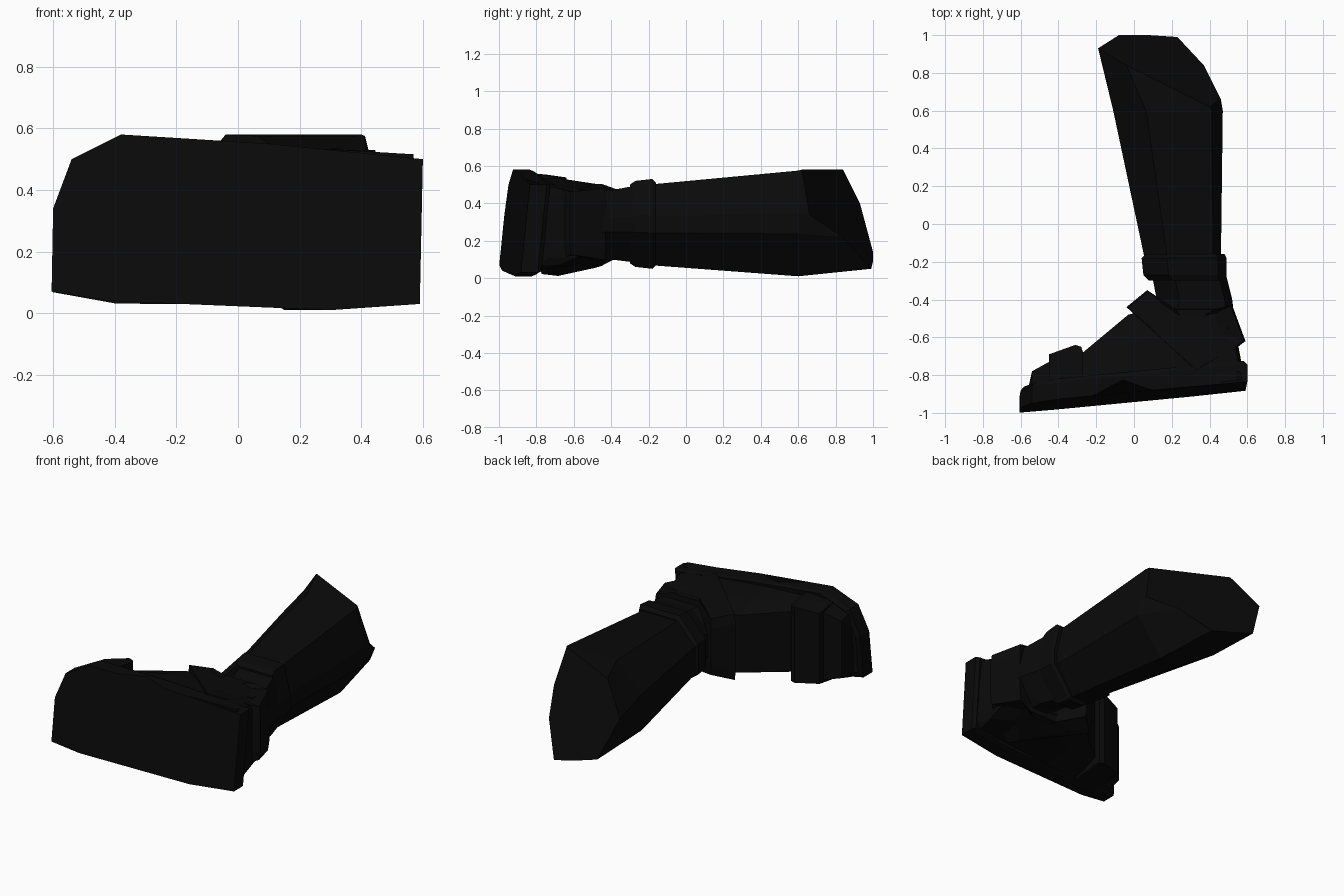
import bpy, bmesh

default_cube = bpy.data.objects.get("Cube")
if default_cube:
    bpy.data.objects.remove(default_cube)

black = bpy.data.materials.new("matte_black")
black.use_nodes = True
black.diffuse_color = (.003, .003, .003, 1)
shader = black.node_tree.nodes["Principled BSDF"]
shader.inputs["Base Color"].default_value = black.diffuse_color
shader.inputs["Roughness"].default_value = .9


def loft(name, rings):
    """Skin a list of equal-length point rings and cap both ends."""
    bm = bmesh.new()
    loops = [[bm.verts.new(point) for point in ring] for ring in rings]
    for lower, upper in zip(loops, loops[1:]):
        for i in range(len(lower)):
            bm.faces.new((lower[i - 1], lower[i], upper[i], upper[i - 1]))
    bm.faces.new(loops[0])
    bm.faces.new(loops[-1])
    bmesh.ops.recalc_face_normals(bm, faces=bm.faces)
    mesh = bpy.data.meshes.new(name)
    bm.to_mesh(mesh)
    bm.free()
    mesh.materials.append(black)
    part = bpy.data.objects.new(name, mesh)
    bpy.context.collection.objects.link(part)


# Leg cross-section as fractions, from the top back corner round by the front
leg_shape = [(.9, 1), (.3, 1), (0, .7), (0, .3), (.45, 0), (.7, 0), (1, .4), (1, .6)]


def leg_ring(y, front, back, bottom, top):
    return [(front + u * (back - front), y, bottom + v * (top - bottom))
            for u, v in leg_shape]


def ground(x, z):
    """Height along y of the slightly tilted plane under the foot."""
    return (x + z) / 10 - .945


def foot_section(x, top, inset):
    """Foot cross-section at x: as wide as the sole below, narrower on top."""
    right = max(.03, -.04 - .18 * x)
    left = min(.34 + 2.6 * (x + .6), .77 + x / 2, .55 - .06 * x)
    middle = ground(x, .3) * .35 + top * .65
    half = [(ground(x, right) + .06, right, left),
            (middle, right + inset / 2, left - inset / 2),
            (top, right + inset, left - inset)]
    return ([(x, y, low) for y, low, high in half]
            + [(x, y, high) for y, low, high in reversed(half)])


def foot_part(name, inset, profile):
    loft(name, [foot_section(x, top, inset) for x, top in profile])


# Shin: faceted leg widening up to a slanted knee end
knee = [(.4, .62, .58), (-.04, .84, .58), (-.19, .93, .4), (-.08, 1, .14),
        (.08, 1, .09), (.23, .99, .05), (.37, .84, .22), (.46, .66, .34)]
loft("shin", [leg_ring(-.2, .06, .46, .07, .5),
              leg_ring(.6, -.11, .47, .01, .575),
              knee])

# Ankle and the raised band above it
loft("ankle", [leg_ring(-.56, .08, .54, .09, .47),
               leg_ring(-.4, .12, .52, .1, .47),
               leg_ring(-.24, .09, .48, .08, .5)])
loft("ankle_band", [leg_ring(-.3, .08, .49, .08, .5),
                    leg_ring(-.27, .05, .49, .06, .52),
                    leg_ring(-.18, .04, .49, .05, .53),
                    leg_ring(-.16, .06, .48, .07, .51)])

# Sole: block with clipped toe corners and an arch on the inner side
outline = [(-.605, .07), (-.6, .34), (-.54, .5), (-.38, .58), (-.22, .57), (-.06, .56),
           (.1, .55), (.4, .52), (.6, .5), (.59, .03), (.3, .01), (-.42, .04)]


def sole_ring(lift, scale):
    ring = []
    for x, z in outline:
        arch = .07 - abs(x + .06) / 2 if z > .5 else 0
        ring.append((x * scale, ground(x, z) + max(lift, arch),
                     .29 + (z - .29) * scale))
    return ring


loft("sole", [sole_ring(0, 1), sole_ring(.09, 1), sole_ring(.11, .97)])

# Upper foot from toes to heel, with a stepped nose and a raised toe plate
foot_part("foot_upper", .08, [(-.4, -.77), (-.27, -.68), (-.03, -.48), (.12, -.44),
                              (.42, -.46), (.54, -.58), (.57, -.74)])
foot_part("toe", .04, [(-.6, -.9), (-.56, -.87), (-.54, -.78), (-.45, -.73), (-.4, -.73)])
foot_part("toe_plate", .03, [(-.45, -.69), (-.31, -.64), (-.28, -.65), (-.27, -.68)])

# Ankle guard: diagonal wrap over the instep and the heel
guard_plan = [(-.04, -.44), (.07, -.35), (.22, -.45), (.43, -.45),
              (.52, -.43), (.59, -.62), (.55, -.65), (.33, -.78)]


def guard_ring(side, scale, shift):
    """Outline of the guard on one side, drawn in towards its centre."""
    ring = []
    for x, y in guard_plan:
        rim = .01 + max((.3 - x) / 5, (x - .3) * .4, (y + .56) / 2)
        z = rim + shift if side == "right" else .55 - .7 * rim - shift
        ring.append((.28 + (x - .28) * scale, -.54 + (y + .54) * scale, z))
    return ring


loft("ankle_guard", [guard_ring("right", .6, -.01), guard_ring("right", .97, 0),
                     guard_ring("right", 1, .06), guard_ring("left", 1, .06),
                     guard_ring("left", .97, 0), guard_ring("left", .6, 0)])
